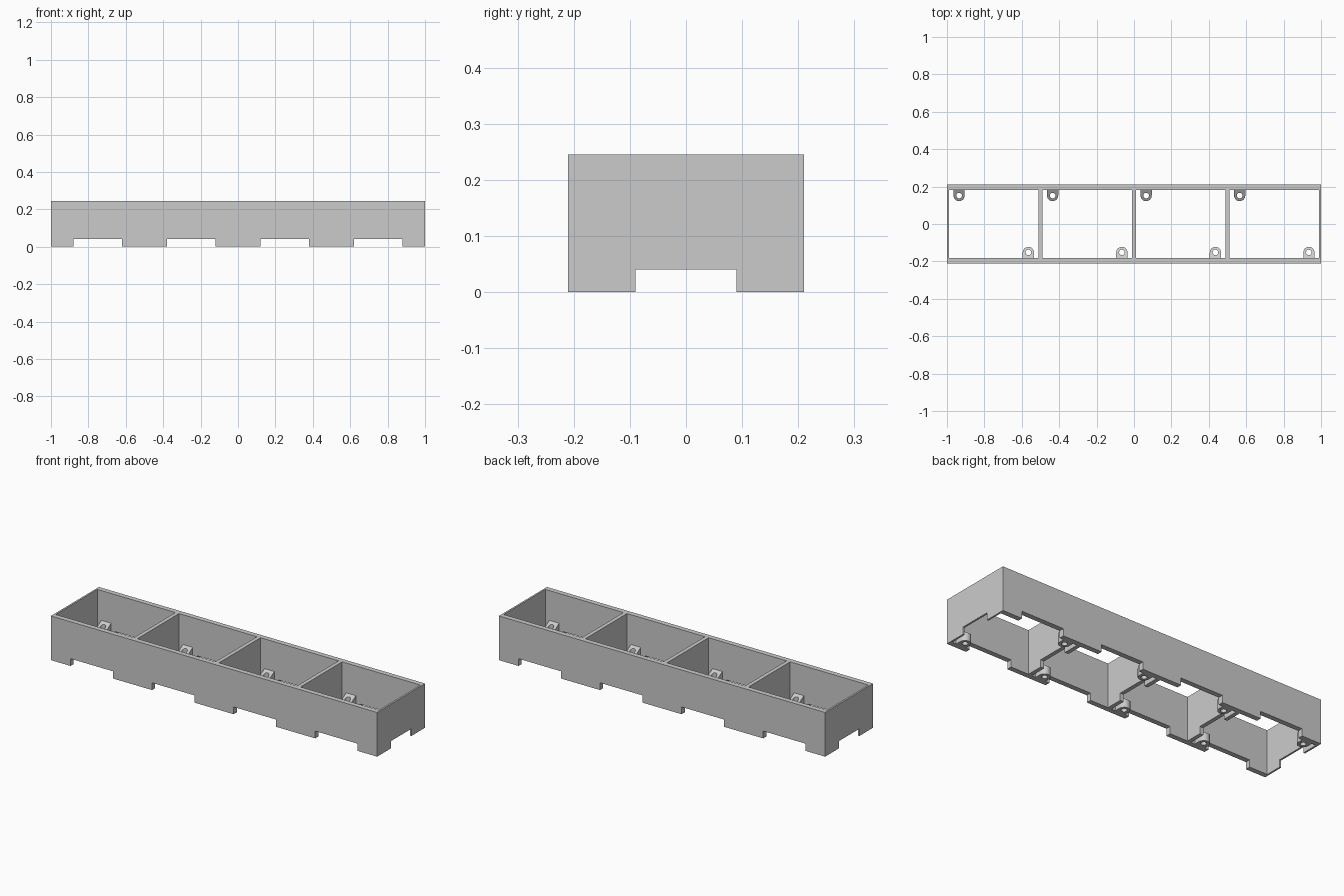
import bpy, bmesh, math
from mathutils import Matrix, Vector

old = bpy.data.objects.get("Cube")
if old:
    bpy.data.objects.remove(old, do_unlink=True)

grey = bpy.data.materials.new("plain_grey")
grey.use_nodes = True
colour = (0.6, 0.6, 0.6, 1)
grey.diffuse_color = colour
grey.node_tree.nodes["Principled BSDF"].inputs["Base Color"].default_value = colour

HALF_L, HALF_W, HEIGHT = 1.0, 0.21, 0.245
SIDE, END, DIVIDER = 0.028, 0.01, 0.022
NOTCH_H = 0.04
CELL = 0.5
INNER = HALF_W - SIDE


def finish(bm, name):
    bmesh.ops.recalc_face_normals(bm, faces=bm.faces)
    mesh = bpy.data.meshes.new(name)
    bm.to_mesh(mesh)
    bm.free()
    mesh.materials.append(grey)
    obj = bpy.data.objects.new(name, mesh)
    bpy.context.collection.objects.link(obj)
    return obj


def notched_wall(name, half, notch_centres, notch_half, place, thickness):
    """Upright panel with rectangular notches along its foot."""
    outline = [(-half, HEIGHT), (-half, 0)]
    for c in notch_centres:
        a, b = c - notch_half, c + notch_half
        outline += [(a, 0), (a, NOTCH_H), (b, NOTCH_H), (b, 0)]
    outline += [(half, 0), (half, HEIGHT)]
    bm = bmesh.new()
    face = bm.faces.new([bm.verts.new(place(u, z)) for u, z in outline])
    new = bmesh.ops.extrude_face_region(bm, geom=[face])["geom"]
    verts = [g for g in new if isinstance(g, bmesh.types.BMVert)]
    bmesh.ops.translate(bm, verts=verts, vec=thickness)
    finish(bm, name)


def screw_tab(name, x, turned):
    """Rounded lug with a through hole and a top sloping away from the wall."""
    r, hole, cy = 0.03, 0.015, INNER - 0.03
    arc = [math.pi + math.pi * i / 12 for i in range(13)]
    outer = [(r, INNER), (-r, INNER)]
    outer += [(r * math.cos(a), cy + r * math.sin(a)) for a in arc]
    ring = [math.tau * i / 20 for i in range(20)]
    inner = [(hole * math.cos(a), cy + hole * math.sin(a)) for a in ring]
    bm = bmesh.new()
    edges = []
    for loop in (outer, inner):
        vs = [bm.verts.new((px, py, 0)) for px, py in loop]
        edges += [bm.edges.new((vs[i - 1], vs[i])) for i in range(len(vs))]
    bmesh.ops.triangle_fill(bm, edges=edges, use_beauty=True)
    new = bmesh.ops.extrude_face_region(bm, geom=bm.faces[:])["geom"]
    for g in new:
        if isinstance(g, bmesh.types.BMVert):
            g.co.z = 0.08 - 0.6 * (INNER - g.co.y)
    bmesh.ops.translate(bm, verts=bm.verts, vec=(x, 0, 0))
    if turned:
        bmesh.ops.rotate(bm, verts=bm.verts, matrix=Matrix.Rotation(math.pi, 3, "Z"))
    obj = finish(bm, name)
    for p in obj.data.polygons:
        p.use_smooth = abs(p.normal.z) < 0.1
    obj.data.set_sharp_from_angle(angle=math.radians(35))


# Long walls, one notch per cell
centres = [CELL * (i - 1.5) for i in range(4)]
for name, y in (("front_wall", -HALF_W), ("back_wall", INNER)):
    notched_wall(name, HALF_L, centres, 0.13,
                 lambda u, z, y=y: (u, y, z), Vector((0, SIDE, 0)))

# End walls and dividers, one central notch each
crosswalls = [("right_end_wall", -HALF_L, END), ("left_end_wall", HALF_L - END, END)]
crosswalls += [(f"divider_{i + 1}", CELL * (i - 1) - DIVIDER / 2, DIVIDER) for i in range(3)]
for name, x, thick in crosswalls:
    notched_wall(name, INNER, [0], 0.09,
                 lambda u, z, x=x: (x, u, z), Vector((thick, 0, 0)))

# Screw tabs in opposite corners of every cell
for i, c in enumerate(centres):
    screw_tab(f"back_screw_tab_{i + 1}", c - 0.185, False)
    screw_tab(f"front_screw_tab_{i + 1}", c - 0.185, True)
